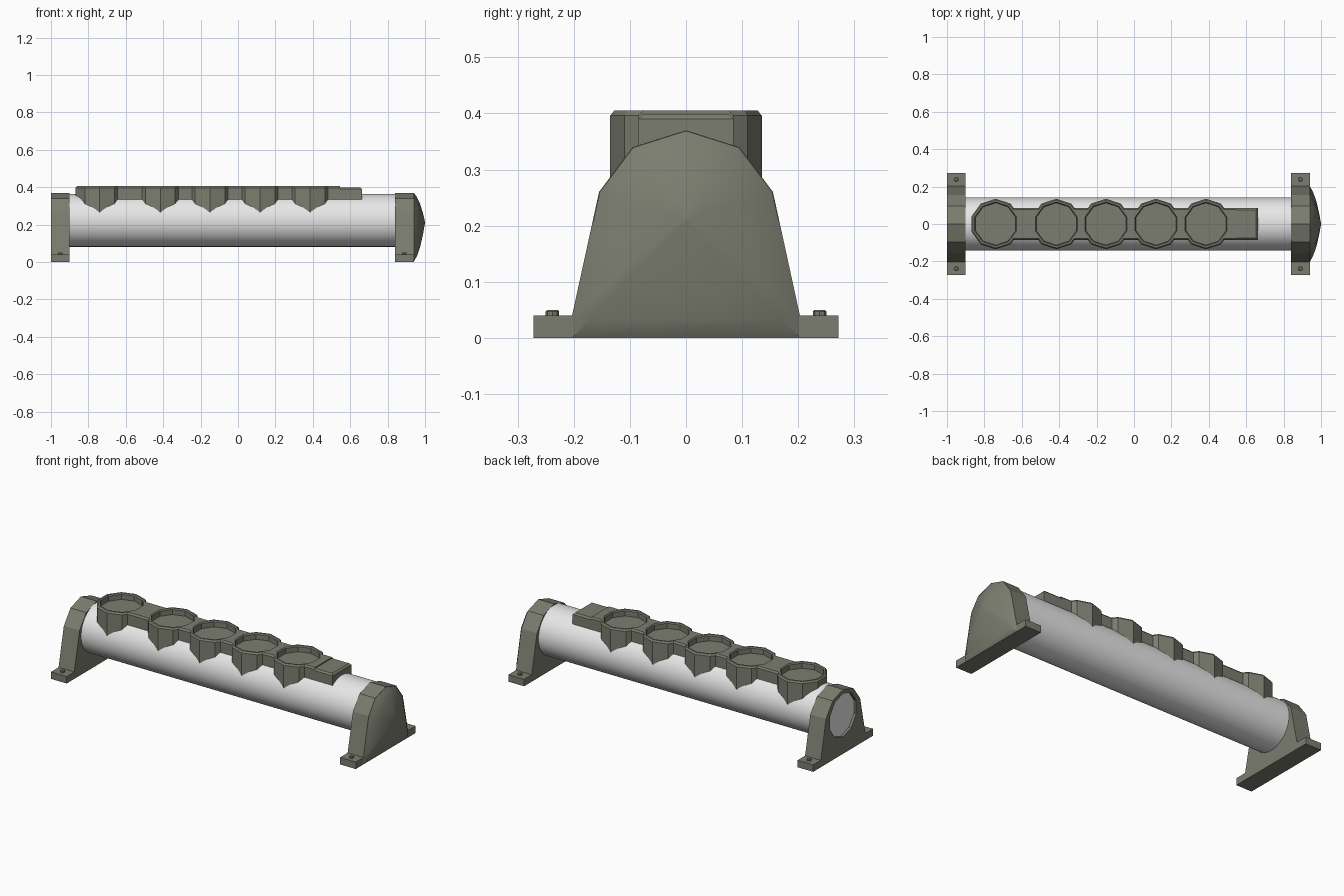
import bpy, bmesh, math

if "Cube" in bpy.data.objects:
    bpy.data.objects.remove(bpy.data.objects["Cube"])


def material(name, rgb):
    m = bpy.data.materials.new(name)
    m.diffuse_color = (*rgb, 1)
    m.use_nodes = True
    m.node_tree.nodes["Principled BSDF"].inputs["Base Color"].default_value = m.diffuse_color
    return m


OLIVE = material("olive_grey", (0.2, 0.205, 0.16))
WHITE = material("pale_grey", (0.8, 0.8, 0.8))


def loft(name, rings, mat, angle=None):
    """Join equal-length rings of points with quads and cap both ends."""
    bm = bmesh.new()
    vs = [[bm.verts.new(p) for p in r] for r in rings]
    n = len(vs[0])
    for a, b in zip(vs, vs[1:]):
        for i in range(n):
            j = (i + 1) % n
            bm.faces.new((a[i], a[j], b[j], b[i]))
    bm.faces.new(vs[0])
    bm.faces.new(vs[-1])
    bmesh.ops.recalc_face_normals(bm, faces=bm.faces)
    me = bpy.data.meshes.new(name)
    bm.to_mesh(me)
    bm.free()
    me.materials.append(mat)
    ob = bpy.data.objects.new(name, me)
    bpy.context.collection.objects.link(ob)
    if angle:
        bpy.ops.object.select_all(action='DESELECT')
        ob.select_set(True)
        bpy.context.view_layer.objects.active = ob
        bpy.ops.object.shade_smooth_by_angle(angle=math.radians(angle))
    return ob


def circle_x(x, r, n, z=0.222):
    return [(x, r * math.sin(math.tau * i / n), z + r * math.cos(math.tau * i / n))
            for i in range(n)]


def circle_z(x, y, z, r, n):
    return [(x + r * math.sin(math.tau * i / n), y + r * math.cos(math.tau * i / n), z)
            for i in range(n)]


# main tube
loft("tube", [circle_x(-0.985, 0.141, 64), circle_x(0.90, 0.141, 64)], WHITE, 30)

# end brackets: arched plate with feet
half = [(0.272, 0), (0.272, 0.04), (0.203, 0.04), (0.155, 0.26), (0.095, 0.34)]
outline = half + [(0, 0.37)] + [(-y, z) for y, z in reversed(half)]


def bracket(name, x0, x1):
    return loft(name, [[(x, y, z) for y, z in outline] for x in (x0, x1)], OLIVE)


left = bracket("left_bracket", -1.0, -0.9)
bracket("right_bracket", 0.84, 0.94)

# shallow round opening in the left bracket, showing the tube end
cutter = loft("opening_cutter", [circle_x(-1.05, 0.125, 10), circle_x(-0.97, 0.125, 10)], OLIVE)
cutter.hide_render = True
mod = left.modifiers.new("opening", 'BOOLEAN')
mod.operation = 'DIFFERENCE'
mod.solver = 'EXACT'
mod.object = cutter
bpy.context.view_layer.objects.active = left
bpy.ops.object.modifier_apply(modifier="opening")
bpy.data.objects.remove(cutter)

# domed cap on the right bracket
dome = [(0.203, 0), (0.203, 0.04), (0.155, 0.26), (0.095, 0.34), (0, 0.37)]
dome += [(-y, z) for y, z in reversed(dome[:-1])]
rings = [[(x, y * s, 0.212 + (z - 0.212) * s) for y, z in dome]
         for x, s in ((0.939, 1), (0.957, 0.85), (0.975, 0.6), (0.99, 0.28), (1.0, 0.01))]
loft("end_dome", rings, OLIVE, 40)

# foot bolts
for x in (-0.95, 0.89):
    for y in (-0.238, 0.238):
        loft("foot_bolt", [circle_z(x, y, 0.035, 0.012, 8),
                           circle_z(x, y, 0.047, 0.012, 8),
                           circle_z(x, y, 0.05, 0.009, 8)], OLIVE)

# ten-sided cups along the top
cups = [-0.74, -0.415, -0.15, 0.118, 0.385]
profile = [(0.135, 0.25), (0.135, 0.396), (0.128, 0.405), (0.118, 0.405),
           (0.113, 0.399), (0.113, 0.37)]
for c in cups:
    loft("cup", [circle_z(c, 0, z, r, 10) for r, z in profile], OLIVE)


# rail pieces between the cups, ends fitted into the cup walls
def rail(name, xa, xb, end_cup):
    def ring(w, z):
        right = [(xb - 0.115, -0.04), (xb - 0.09, -w), ]
        if end_cup:
            b = [(xb - 0.09, -w), (xb - 0.115, -0.04), (xb - 0.115, 0.04), (xb - 0.09, w)]
        else:
            b = [(xb, -w), (xb, -0.04), (xb, 0.04), (xb, w)]
        a = [(xa + 0.09, w), (xa + 0.115, 0.04), (xa + 0.115, -0.04), (xa + 0.09, -w)]
        return [(x, y, z) for x, y in b + a]
    loft(name, [ring(0.085, 0.30), ring(0.085, 0.396), ring(0.077, 0.405)], OLIVE)


for a, b in zip(cups, cups[1:]):
    rail("rail_link", a, b, True)
rail("rail_end", cups[-1], 0.545, False)


# lower tab at the rail's right end
def tab_ring(x1, w, z):
    return [(0.54, -w, z), (x1, -w, z), (x1, w, z), (0.54, w, z)]


loft("rail_tab", [tab_ring(0.662, 0.085, 0.30), tab_ring(0.662, 0.085, 0.39),
                  tab_ring(0.652, 0.076, 0.399)], OLIVE)
loft("tab_underside", [tab_ring(0.662, 0.085, 0.335), tab_ring(0.662, 0.085, 0.345)], OLIVE)
